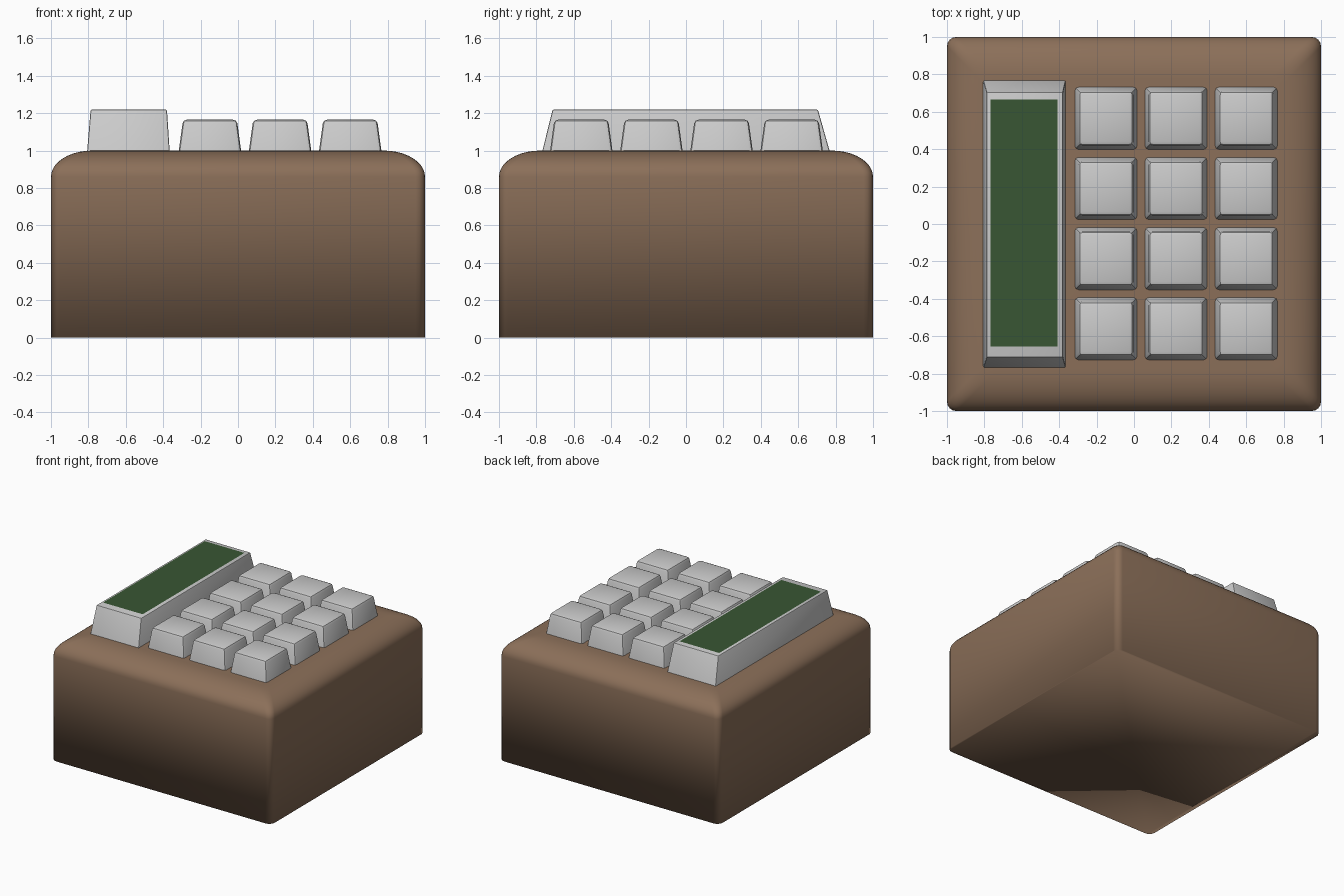
import bpy, bmesh
from math import sin, cos, pi

if "Cube" in bpy.data.objects:
    bpy.data.objects.remove(bpy.data.objects["Cube"])


def material(name, rgb):
    m = bpy.data.materials.new(name)
    m.diffuse_color = (*rgb, 1)
    m.use_nodes = True
    m.node_tree.nodes["Principled BSDF"].inputs["Base Color"].default_value = m.diffuse_color
    return m


def finish(bm, name, mat=None):
    bmesh.ops.recalc_face_normals(bm, faces=bm.faces)
    me = bpy.data.meshes.new(name)
    bm.to_mesh(me)
    bm.free()
    ob = bpy.data.objects.new(name, me)
    bpy.context.collection.objects.link(ob)
    if mat:
        me.materials.append(mat)
    return ob


def smooth_by_angle(ob, angle):
    bpy.ops.object.select_all(action='DESELECT')
    ob.select_set(True)
    bpy.context.view_layer.objects.active = ob
    bpy.ops.object.shade_smooth_by_angle(angle=angle)


def rounded_square(half, r, z, steps=4):
    pts = []
    for k, (sx, sy) in enumerate([(1, 1), (-1, 1), (-1, -1), (1, -1)]):
        for i in range(steps + 1):
            a = pi / 2 * (k + i / steps)
            pts.append((sx * (half - r) + r * cos(a), sy * (half - r) + r * sin(a), z))
    return pts


def tapered_block(name, base, top, z0, z1, bevel):
    # base and top are (x min, x max, y min, y max)
    bm = bmesh.new()
    rings = [[bm.verts.new(p) for p in ((a, c, z), (b, c, z), (b, d, z), (a, d, z))]
             for (a, b, c, d), z in ((base, z0), (top, z1))]
    bm.faces.new(rings[0])
    bm.faces.new(rings[1])
    for i in range(4):
        j = (i + 1) % 4
        bm.faces.new((rings[0][i], rings[0][j], rings[1][j], rings[1][i]))
    edges = [e for e in bm.edges if any(v.co.z > z1 - 0.001 for v in e.verts)]
    bmesh.ops.bevel(bm, geom=edges, offset=bevel, segments=2, profile=0.5, affect='EDGES')
    ob = finish(bm, name)
    smooth_by_angle(ob, pi / 6)
    return ob


brown = material("brown_shell", (0.26, 0.16, 0.10))
green = material("green_display", (0.04, 0.093, 0.033))

# Body: rounded square lofted up a wall and over an elliptical shoulder
profile = [(0, 0), (0, 0.86)]
profile += [(0.22 * (1 - cos(t)), 0.86 + 0.14 * sin(t)) for t in (pi / 2 * i / 10 for i in range(1, 11))]
bm = bmesh.new()
rings = [[bm.verts.new(p) for p in rounded_square(1 - inset, 0.05, z)] for inset, z in profile]
for lo, hi in zip(rings, rings[1:]):
    for i in range(len(lo)):
        j = (i + 1) % len(lo)
        bm.faces.new((lo[i], lo[j], hi[j], hi[i]))
bm.faces.new(rings[0])
bm.faces.new(rings[-1])
body = finish(bm, "body", brown)
body.data.polygons.foreach_set("use_smooth", [True] * len(body.data.polygons))

# Keys: three by four grid of tapered caps
for col in range(3):
    for row in range(4):
        x, y = -0.15 + 0.375 * col, -0.56 + 0.375 * row
        b, t = 0.168, 0.144
        tapered_block(f"key_{row + 1}_{col + 1}", (x - b, x + b, y - b, y + b),
                      (x - t, x + t, y - t, y + t), 0.99, 1.165, 0.02)

# Display housing
tapered_block("display_housing", (-0.807, -0.365, -0.77, 0.77),
              (-0.788, -0.38, -0.713, 0.705), 0.99, 1.22, 0.008)

# Display panel, flush with the housing top
bm = bmesh.new()
bm.faces.new([bm.verts.new(p) for p in ((-0.768, -0.655, 1.223), (-0.408, -0.655, 1.223),
                                        (-0.408, 0.665, 1.223), (-0.768, 0.665, 1.223))])
finish(bm, "display_panel", green)
